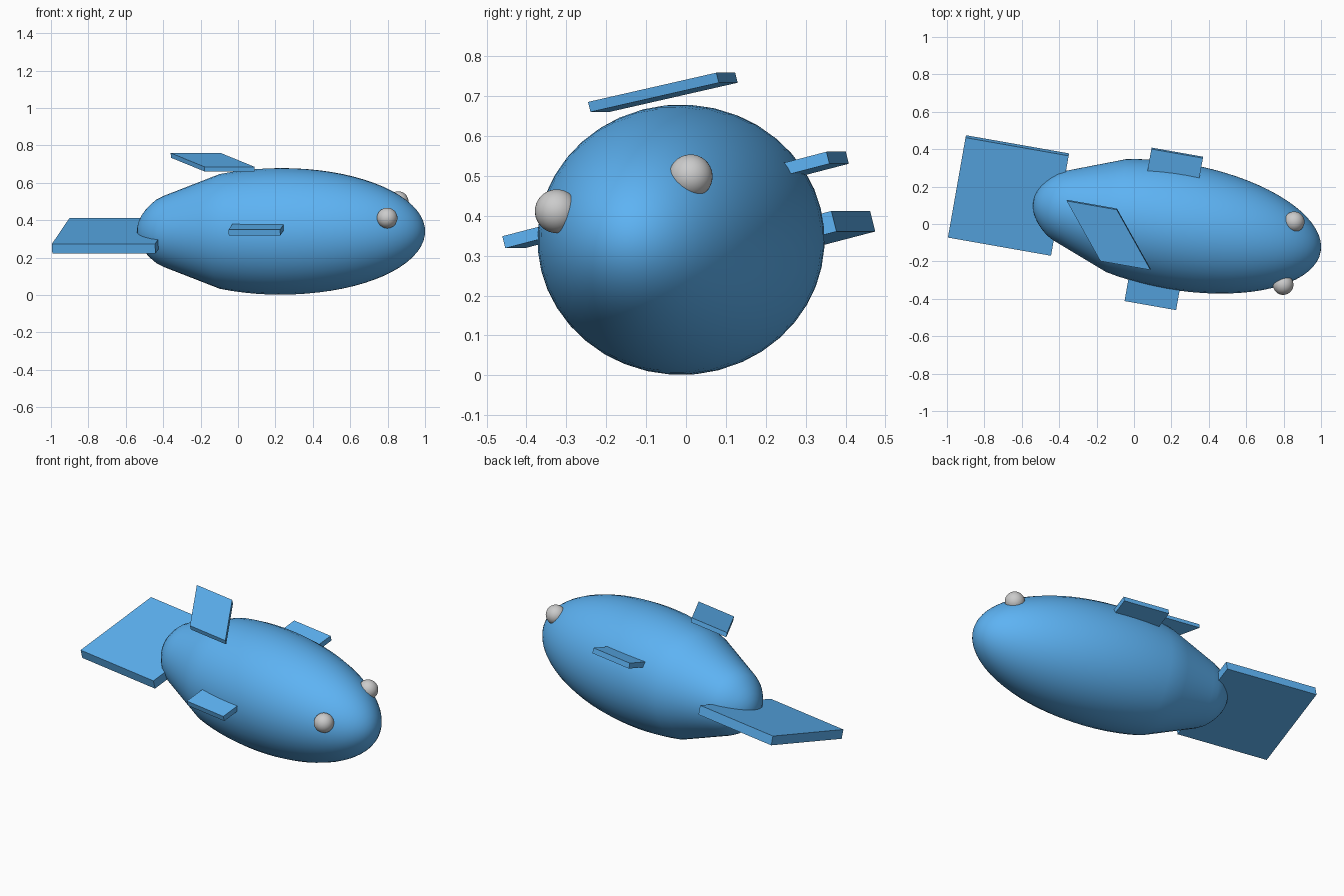
import bpy, bmesh
from math import radians, sqrt, cos, sin, pi
from mathutils import Matrix

if "Cube" in bpy.data.objects:
    bpy.data.objects.remove(bpy.data.objects["Cube"])

# Whole fish is rolled, then yawed, about the body centre
POSE = (Matrix.Translation((0.23, -0.0125, 0.34))
        @ Matrix.Rotation(radians(-10), 4, 'Z')
        @ Matrix.Rotation(radians(14.4), 4, 'X'))

blue = bpy.data.materials.new("blue_skin")
blue.diffuse_color = (0.11, 0.45, 0.9, 1)
blue.use_nodes = True
blue.node_tree.nodes["Principled BSDF"].inputs["Base Color"].default_value = blue.diffuse_color


def finish(name, bm, mat=None, smooth=True):
    bmesh.ops.recalc_face_normals(bm, faces=bm.faces)
    mesh = bpy.data.meshes.new(name)
    bm.to_mesh(mesh)
    bm.free()
    ob = bpy.data.objects.new(name, mesh)
    ob.matrix_world = POSE
    bpy.context.collection.objects.link(ob)
    if mat:
        mesh.materials.append(mat)
    if smooth:
        mesh.shade_smooth()
    return ob


def plate(name, center, size, shear=0.0):
    """Flat box; shear slides x against y."""
    bm = bmesh.new()
    bmesh.ops.create_cube(bm, size=1)
    for v in bm.verts:
        x, y, z = v.co
        v.co = (center[0] + x * size[0] + shear * y,
                center[1] + y * size[1], center[2] + z * size[2])
    return finish(name, bm, blue, smooth=False)


# Body: lathed ellipsoid with a straight taper towards the tail
A, R, SIDES, RINGS = 0.78, 0.339, 40, 36


def radius(u):
    def ell(t):
        return R * sqrt(max(0, 1 - (t / A) ** 2))
    a, b = -0.66, -0.33
    if a < u < b:
        k = (u - a) / (b - a)
        return ell(a) * (1 - k) + ell(b) * k
    return ell(u)


bm = bmesh.new()
rings = []
for i in range(1, RINGS):
    u = -A * cos(pi * i / RINGS)
    r = radius(u)
    rings.append([bm.verts.new((u, r * cos(2 * pi * j / SIDES), r * sin(2 * pi * j / SIDES)))
                  for j in range(SIDES)])
tips = [bm.verts.new((-A, 0, 0)), bm.verts.new((A, 0, 0))]
for j in range(SIDES):
    k = (j + 1) % SIDES
    for p, q in zip(rings, rings[1:]):
        bm.faces.new((p[j], p[k], q[k], q[j]))
    bm.faces.new((tips[0], rings[0][k], rings[0][j]))
    bm.faces.new((tips[1], rings[-1][j], rings[-1][k]))
finish("body", bm, blue)

# Tail and top fin
plate("tail_fin", (-0.916, 0, -0.024), (0.56, 0.56, 0.053))
plate("top_fin", (-0.352, -0.013, 0.385), (0.272, 0.295, 0.026), shear=-0.233)

# Paired side fins and eyes
for side, s in (("left", 1), ("right", -1)):
    plate(side + "_fin", (-0.067, s * 0.35, 0.103), (0.28, 0.152, 0.031))
    bm = bmesh.new()
    bmesh.ops.create_uvsphere(bm, u_segments=32, v_segments=16, radius=0.055,
                              matrix=Matrix.Translation((0.613, s * 0.176 - 0.008, 0.121)))
    finish(side + "_eye", bm)
